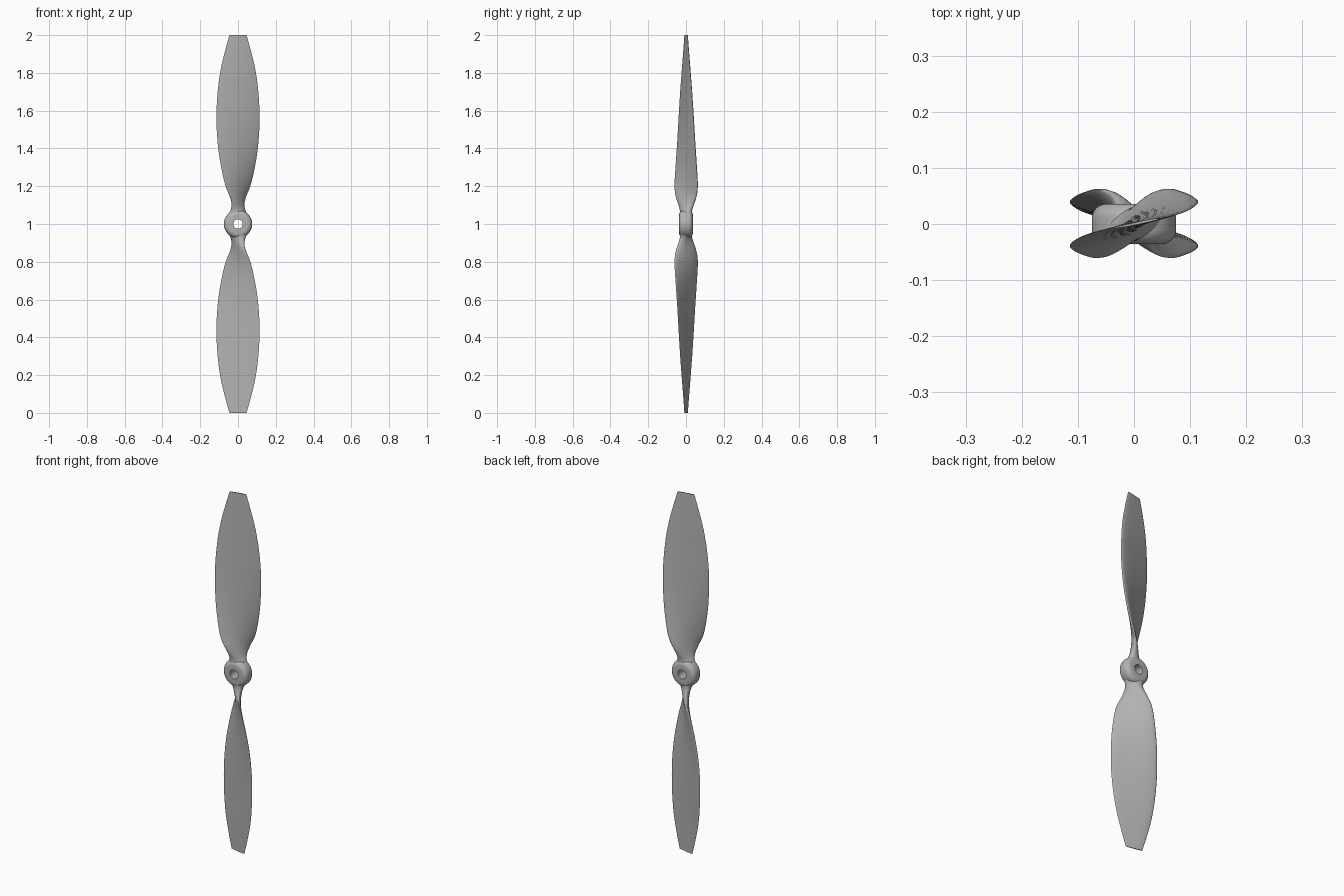
import bpy, bmesh, math
from mathutils import Matrix, Vector

cube = bpy.data.objects.get("Cube")
if cube:
    bpy.data.objects.remove(cube, do_unlink=True)

grey = bpy.data.materials.new("plain grey")
grey.use_nodes = True
COLOUR = (0.45, 0.45, 0.45, 1)
grey.diffuse_color = COLOUR
grey.node_tree.nodes["Principled BSDF"].inputs["Base Color"].default_value = COLOUR

CENTRE = Vector((0, 0, 1))


def finish(name, bm, sharp):
    bmesh.ops.recalc_face_normals(bm, faces=bm.faces)
    mesh = bpy.data.meshes.new(name)
    bm.to_mesh(mesh)
    bm.free()
    mesh.materials.append(grey)
    obj = bpy.data.objects.new(name, mesh)
    bpy.context.collection.objects.link(obj)
    bpy.ops.object.select_all(action="DESELECT")
    obj.select_set(True)
    bpy.context.view_layer.objects.active = obj
    bpy.ops.object.shade_smooth_by_angle(angle=math.radians(sharp))


def bridge(bm, loops, closed):
    pairs = list(zip(loops, loops[1:]))
    if closed:
        pairs.append((loops[-1], loops[0]))
    for a, b in pairs:
        for i in range(len(a)):
            j = (i + 1) % len(a)
            bm.faces.new((a[i], a[j], b[j], b[i]))


# Hub: rounded ring turned around the y axis, with an open bore
def hub():
    outer, half, bore, rad = 0.075, 0.036, 0.025, 0.026
    profile = [(bore, -half), (bore, half)]
    for side in (1, -1):
        for k in range(9):
            a = math.pi / 2 * (1 - k / 8 if side > 0 else -k / 8)
            profile.append((outer - rad + rad * math.cos(a),
                            side * (half - rad) + rad * math.sin(a)))
    bm = bmesh.new()
    loops = []
    for n in range(64):
        turn = Matrix.Rotation(math.tau * n / 64, 3, "Y")
        loops.append([bm.verts.new(CENTRE + turn @ Vector((r, y, 0))) for r, y in profile])
    bridge(bm, loops, True)
    finish("hub", bm, 40)


# Blade stations: distance from hub centre, half chord, twist, thickness, airfoil blend
STATIONS = [
    (0.045, 0.058, 8, 0.062, 0),
    (0.07, 0.044, 30, 0.056, 0),
    (0.10, 0.048, 52, 0.046, 0.15),
    (0.14, 0.066, 53, 0.036, 0.5),
    (0.20, 0.089, 43, 0.029, 0.9),
    (0.30, 0.105, 32, 0.025, 1),
    (0.42, 0.117, 24, 0.022, 1),
    (0.56, 0.121, 19, 0.019, 1),
    (0.70, 0.112, 16, 0.015, 1),
    (0.82, 0.094, 13.5, 0.012, 1),
    (0.92, 0.069, 12, 0.009, 1),
    (1.0, 0.046, 11, 0.006, 1),
]


def smooth_stations(steps):
    padded = [STATIONS[0]] + STATIONS + [STATIONS[-1]]
    for p, q, r, s in zip(padded, padded[1:], padded[2:], padded[3:]):
        for k in range(steps):
            t = k / steps
            yield [b + 0.5 * t * (c - a + t * (2 * a - 5 * b + 4 * c - d + t * (3 * (b - c) + d - a)))
                   for a, b, c, d in zip(p, q, r, s)]
    yield STATIONS[-1]


# Blade: twisted airfoil, flat in front and bulged behind, round leading edge
def blade(name, half_turn):
    bm = bmesh.new()
    place = Matrix.Rotation(half_turn, 3, "Y")
    loops = []
    for dist, chord, twist, thick, foil in smooth_stations(5):
        turn = Matrix.Rotation(math.radians(twist), 3, "Z")
        loop = []
        for n in range(40):
            t = math.tau * n / 40
            s, h = math.cos(t), math.sin(t)
            shaped = h * (0.85 if h > 0 else 0.15) * (0.75 + 0.25 * s)
            y = thick * ((1 - foil) * 0.5 * h + foil * (shaped - 0.25 * (1 - s * s)))
            point = turn @ Vector((chord * s, y, 0))
            point.z = dist
            loop.append(bm.verts.new(CENTRE + place @ point))
        loops.append(loop)
    bridge(bm, loops, False)
    bm.faces.new(loops[0])
    bm.faces.new(loops[-1])
    finish(name, bm, 50)


hub()
blade("upper_blade", 0)
blade("lower_blade", math.pi)
